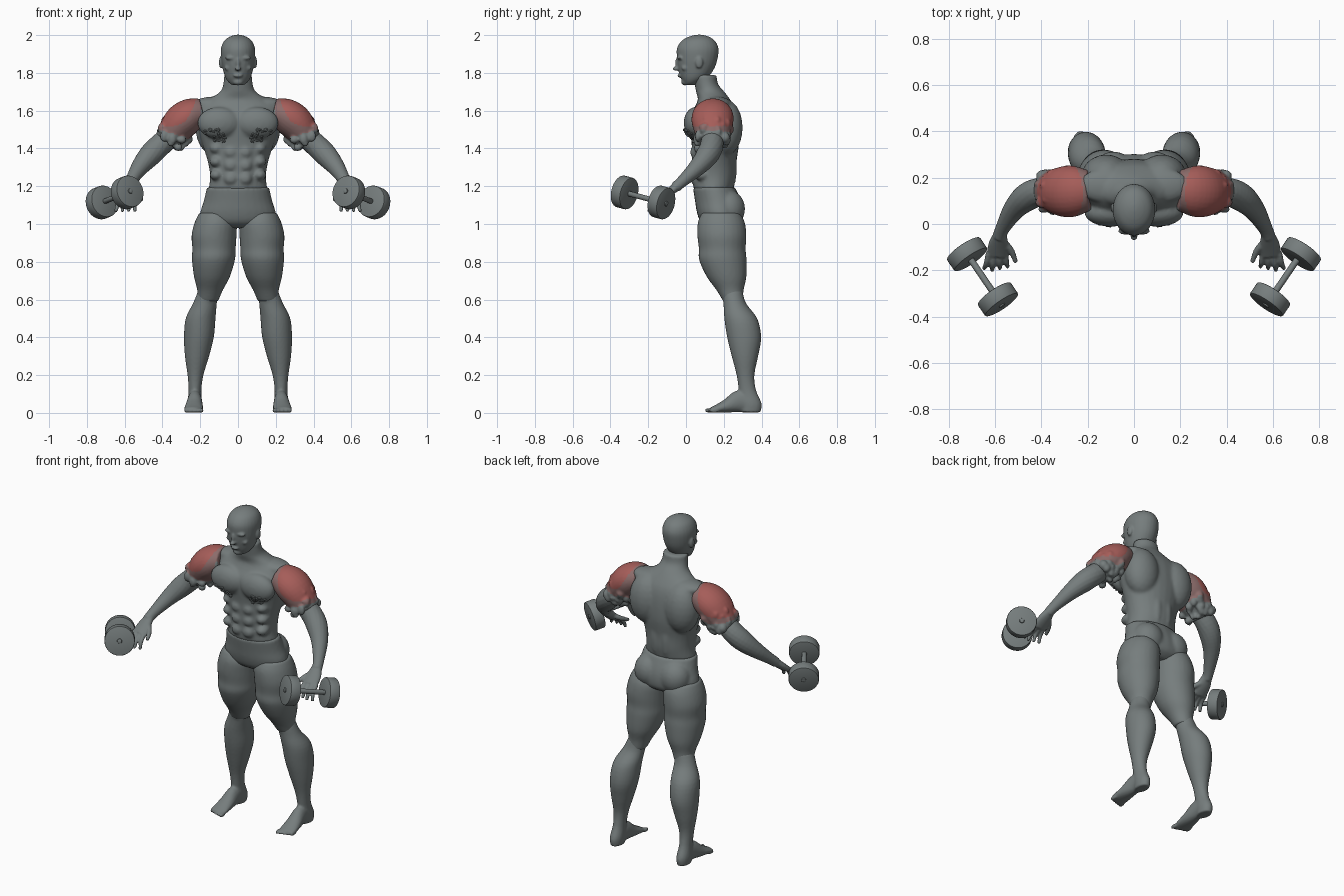
import bpy, bmesh, math, random
from mathutils import Vector, Matrix

random.seed(4)
default_cube = bpy.data.objects.get("Cube")
if default_cube:
    bpy.data.objects.remove(default_cube, do_unlink=True)


def material(name, color):
    mat = bpy.data.materials.new(name)
    mat.use_nodes = True
    mat.diffuse_color = (*color, 1)
    shader = mat.node_tree.nodes["Principled BSDF"]
    shader.inputs["Base Color"].default_value = (*color, 1)
    shader.inputs["Roughness"].default_value = 0.7
    return mat


GREY = material("slate grey", (.18, .205, .205))
BLUSH = material("faded red", (.26, .15, .145))
RED = material("muscle red", (.38, .11, .1))


def catmull(points, steps=4):
    """Smooth a list of section tuples."""
    pts = [Vector(p) for p in points]
    result = []
    for i in range(len(pts) - 1):
        a, b, c = pts[max(i - 1, 0)], pts[i], pts[i + 1]
        d = pts[min(i + 2, len(pts) - 1)]
        for s in range(steps):
            t = s / steps
            result.append(.5 * (2 * b + (c - a) * t + (2 * a - 5 * b + 4 * c - d) * t ** 2
                                + (3 * b - a - 3 * c + d) * t ** 3))
    return result + [pts[-1]]


def loft(bm, sections, aligned=False, sides=28):
    """Skin ellipses given as (x, y, z, rx, ry), level or square to the path."""
    secs = catmull(sections)
    loops = []
    for i, sec in enumerate(secs):
        rot = Matrix.Identity(3)
        if aligned:
            before, after = secs[max(i - 1, 0)], secs[min(i + 1, len(secs) - 1)]
            rot = Vector((after - before)[:3]).to_track_quat('Z', 'Y').to_matrix()
        loop = []
        for k in range(sides):
            a = math.tau * k / sides
            offset = rot @ Vector((sec[3] * math.cos(a), sec[4] * math.sin(a), 0))
            loop.append(bm.verts.new(Vector(sec[:3]) + offset))
        loops.append(loop)
    for low, high in zip(loops, loops[1:]):
        for k in range(sides):
            n = (k + 1) % sides
            bm.faces.new((low[k], low[n], high[n], high[k]))
    bm.faces.new(loops[0][::-1])
    bm.faces.new(loops[-1])


def tube(bm, points):
    """Round limb through (x, y, z, radius) points."""
    loft(bm, [(*p, p[-1]) for p in points], aligned=True, sides=16)


def blob(bm, loc, size, detail=3):
    mat = Matrix.Translation(loc) @ Matrix.Diagonal((*size, 1))
    bmesh.ops.create_icosphere(bm, subdivisions=detail, radius=1, matrix=mat)


def pair(bm, loc, size):
    for side in (1, -1):
        blob(bm, (side * loc[0], loc[1], loc[2]), size)


def finish(bm, name, voxel=.009, smooth=5):
    """Turn a bmesh into an object, fusing its pieces into one skin."""
    bmesh.ops.recalc_face_normals(bm, faces=bm.faces)
    mesh = bpy.data.meshes.new(name)
    bm.to_mesh(mesh)
    bm.free()
    mesh.materials.append(GREY)
    ob = bpy.data.objects.new(name, mesh)
    bpy.context.collection.objects.link(ob)
    if voxel:
        fuse = ob.modifiers.new("fuse", 'REMESH')
        fuse.mode, fuse.voxel_size = 'VOXEL', voxel
        relax = ob.modifiers.new("relax", 'SMOOTH')
        relax.factor, relax.iterations = .5, smooth
        graph = bpy.context.evaluated_depsgraph_get()
        ob.data = bpy.data.meshes.new_from_object(ob.evaluated_get(graph))
        ob.modifiers.clear()
        ob.data.shade_smooth()
    return ob


def mirrored(ob):
    """Name the +x part left and add its right twin."""
    twin = ob.copy()
    twin.data = ob.data.copy()
    twin.data.transform(Matrix.Diagonal((-1, 1, 1, 1)))
    twin.data.flip_normals()
    base = ob.name
    ob.name, twin.name = "left_" + base, "right_" + base
    bpy.context.collection.objects.link(twin)


# Head with face and ears
bm = bmesh.new()
loft(bm, [(0, .02, 1.735, .028, .03), (0, .03, 1.75, .05, .045), (0, .045, 1.78, .069, .075),
          (0, .055, 1.83, .082, .098), (0, .06, 1.88, .09, .108), (0, .062, 1.93, .09, .11),
          (0, .065, 1.97, .073, .088), (0, .068, 1.992, .043, .052), (0, .07, 2.002, .012, .015)])
blob(bm, (0, -.052, 1.822), (.016, .02, .011))
blob(bm, (0, -.046, 1.85), (.01, .012, .032))
blob(bm, (0, -.034, 1.785), (.026, .012, .009))
blob(bm, (0, -.006, 1.752), (.028, .02, .018))
pair(bm, (.035, -.03, 1.879), (.034, .017, .011))
pair(bm, (.05, -.005, 1.826), (.022, .02, .016))
pair(bm, (.09, .07, 1.855), (.011, .02, .032))
finish(bm, "head", .006, 3)

# Torso and neck
bm = bmesh.new()
loft(bm, [(0, .145, 1.18, .157, .105), (0, .15, 1.25, .148, .115), (0, .15, 1.33, .16, .118),
          (0, .155, 1.42, .188, .125), (0, .15, 1.5, .21, .13), (0, .147, 1.57, .222, .125),
          (0, .152, 1.62, .215, .105), (0, .148, 1.66, .155, .085), (0, .128, 1.7, .095, .075),
          (0, .108, 1.74, .078, .062), (0, .1, 1.79, .074, .062)])
pair(bm, (.1, .05, 1.535), (.115, .062, .085))
pair(bm, (.12, .21, 1.51), (.105, .09, .15))
pair(bm, (.12, .165, 1.635), (.12, .075, .04))
pair(bm, (.035, .235, 1.3), (.032, .035, .12))
for z in (1.24, 1.31, 1.38):
    pair(bm, (.038, .05, z), (.037, .028, .034))
    pair(bm, (.115, .085, z + .02), (.035, .045, .03))
torso = finish(bm, "torso")

# Torn flakes under the chest
bm = bmesh.new()
for i in range(26):
    x, z = random.uniform(.07, .18), random.uniform(1.435, 1.505)
    hit, place, normal, face = torso.ray_cast(Vector((x, -1, z)), Vector((0, 1, 0)))
    if hit:
        blob(bm, place, [random.uniform(.004, .013) for k in range(3)], 1)
mirrored(finish(bm, "chest_flakes", None))

# Hips and buttocks
bm = bmesh.new()
loft(bm, [(0, .148, 1.195, .165, .112), (0, .17, 1.12, .182, .122), (0, .18, 1.06, .2, .122),
          (0, .185, 1.01, .19, .108), (0, .185, .98, .12, .07)])
pair(bm, (.088, .225, 1.08), (.092, .088, .1))
finish(bm, "hips")

# Thighs
bm = bmesh.new()
loft(bm, [(.12, .185, 1.06, .085, .1), (.118, .187, 1.01, .111, .124), (.127, .19, .94, .119, .13),
          (.127, .192, .87, .115, .124), (.13, .195, .81, .114, .126), (.138, .215, .72, .095, .105),
          (.148, .233, .65, .068, .072), (.16, .25, .59, .055, .053)])
mirrored(finish(bm, "thigh"))

# Lower legs with feet and toes
bm = bmesh.new()
loft(bm, [(.157, .243, .65, .053, .055), (.175, .258, .58, .063, .06), (.198, .29, .5, .079, .087),
          (.207, .308, .4, .079, .09), (.217, .312, .3, .064, .07), (.225, .315, .2, .042, .047),
          (.228, .325, .12, .034, .046), (.229, .343, .05, .038, .057), (.229, .343, .003, .034, .052)])
loft(bm, [(.228, .36, .044, .035, .043), (.228, .29, .062, .037, .06), (.232, .22, .038, .046, .038),
          (.235, .16, .021, .051, .021), (.235, .13, .015, .047, .014)], aligned=True)
blob(bm, (.163, .218, .61), (.035, .025, .04))
for i in range(5):
    size = .013 - .001 * i
    blob(bm, (.193 + .021 * i, .122 + .007 * i, size), (size * .85, .025, size))
mirrored(finish(bm, "lower_leg_and_foot", .007, 3))

# Shoulders with torn lower edge
bm = bmesh.new()
loft(bm, [(.19, .145, 1.59, .085, .075), (.25, .142, 1.575, .108, .09), (.3, .14, 1.54, .11, .094),
          (.35, .14, 1.48, .092, .08), (.385, .135, 1.435, .07, .062)], aligned=True)
along = Vector((.7, 0, -.7))
for i in range(46):
    a, t = random.uniform(0, math.tau), random.uniform(0, 1) ** .6
    spot = Vector((.285, .138, 1.54)).lerp(Vector((.378, .135, 1.435)), t)
    reach = .1 - .02 * t
    spot += Vector((.7 * math.sin(a), 1.08 * math.cos(a), .7 * math.sin(a))) * reach * .9
    r = random.uniform(.016, .026)
    blob(bm, spot, (r, r * random.uniform(.6, 1.1), r * random.uniform(.7, 1.4)), 2)
shoulder = finish(bm, "shoulder", .007, 2)
shoulder.data.materials.append(BLUSH)
shoulder.data.materials.append(RED)
middle = Vector((.315, .14, 1.585))
for face in shoulder.data.polygons:
    away = (face.center - middle).length
    face.material_index = 2 if away < .122 else 1 if away < .145 else 0
mirrored(shoulder)

# Forearms and hands
bm = bmesh.new()
tube(bm, [(.36, .14, 1.465, .058), (.42, .135, 1.41, .062), (.47, .11, 1.36, .06),
          (.52, .06, 1.3, .047), (.565, -.015, 1.23, .032), (.582, -.055, 1.195, .029)])
loft(bm, [(.577, -.045, 1.205, .029, .024), (.585, -.09, 1.165, .044, .022),
          (.59, -.135, 1.13, .046, .018)], aligned=True)
for i in range(4):
    base = Vector((.555 + .024 * i, -.125, 1.135))
    tip = Vector((.545 + .034 * i, -.2 + .008 * abs(i - 2), 1.065))
    bend = base.lerp(tip, .5) + Vector((0, -.012, .008))
    tube(bm, [(*base, .013), (*bend, .012), (*tip, .009)])
tube(bm, [(.565, -.075, 1.175, .016), (.53, -.115, 1.15, .014), (.51, -.165, 1.125, .01)])
mirrored(finish(bm, "forearm_and_hand", .006, 3))

# Dumbbells
bm = bmesh.new()
inner, outer = Vector((.587, -.325, 1.167)), Vector((.72, -.13, 1.114))
turn = (outer - inner).to_track_quat('Z', 'Y').to_matrix().to_4x4()
for place, radius, length in ((inner, .086, .062), (outer, .086, .062),
                              ((inner + outer) / 2, .014, .318)):
    bmesh.ops.create_cone(bm, cap_ends=True, segments=40, radius1=radius, radius2=radius,
                          depth=length, matrix=Matrix.Translation(place) @ turn)
rims = [e for e in bm.edges if len(e.link_faces) == 2 and e.calc_face_angle() > 1]
bmesh.ops.bevel(bm, geom=rims, offset=.006, segments=2, profile=.5, affect='EDGES')
dumbbell = finish(bm, "dumbbell", None)
bpy.ops.object.select_all(action='DESELECT')
dumbbell.select_set(True)
bpy.context.view_layer.objects.active = dumbbell
bpy.ops.object.shade_smooth_by_angle(angle=math.radians(35))
mirrored(dumbbell)
